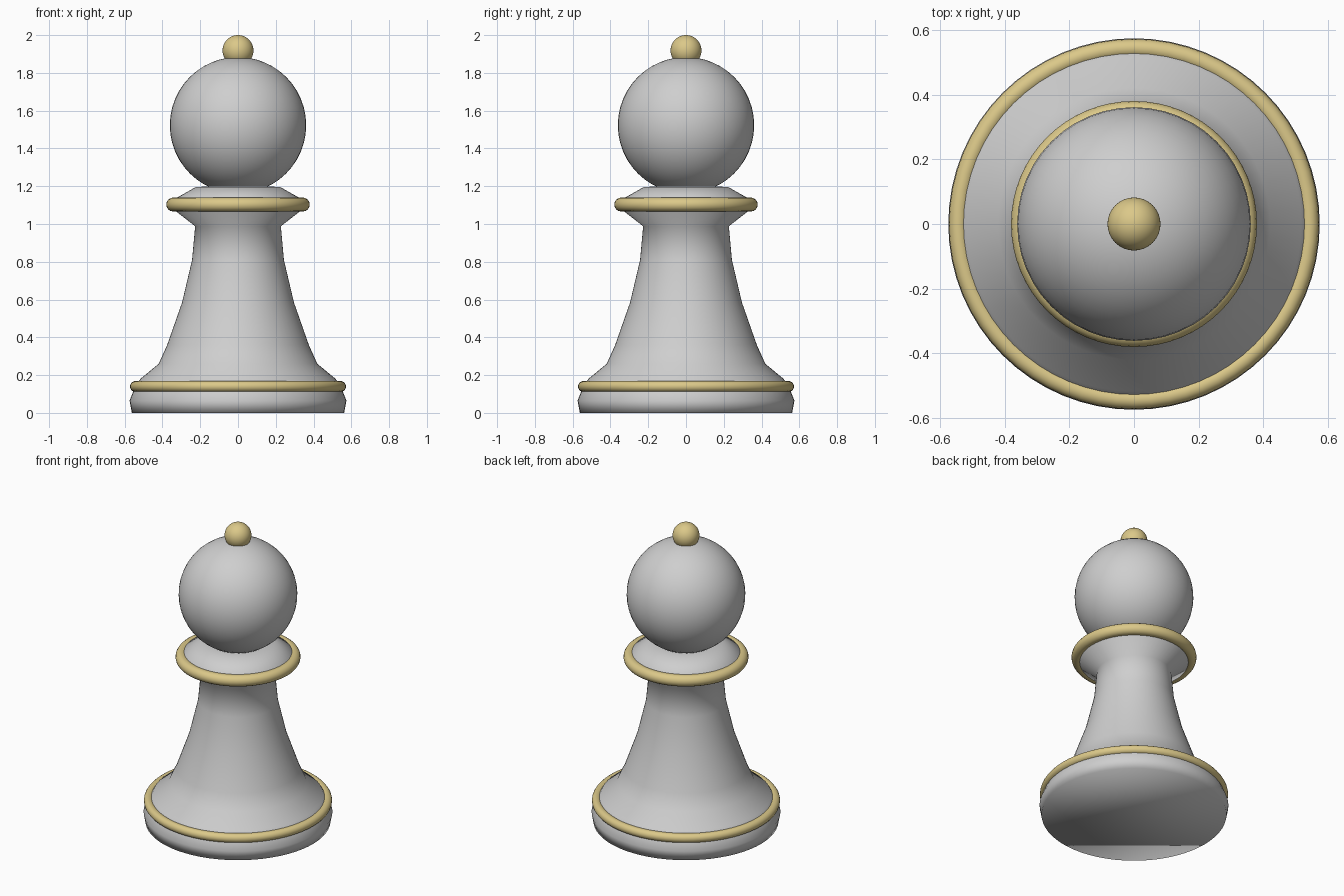
import bpy
import bmesh
from math import cos, sin, tau

if "Cube" in bpy.data.objects:
    bpy.data.objects.remove(bpy.data.objects["Cube"], do_unlink=True)


def make_material(name, colour):
    mat = bpy.data.materials.new(name)
    mat.use_nodes = True
    mat.diffuse_color = colour
    mat.node_tree.nodes["Principled BSDF"].inputs["Base Color"].default_value = colour
    return mat


stone = make_material("pale grey", (0.62, 0.62, 0.62, 1))
gold = make_material("soft gold", (0.71, 0.58, 0.25, 1))


def finish(obj, name, mat):
    obj.name = name
    obj.data.name = name
    obj.data.materials.append(mat)
    obj.data.shade_smooth()


def lathe(name, profile, mat, segments=64):
    """Turn a (radius, height) profile around z and cap both ends."""
    bm = bmesh.new()
    rings = [[bm.verts.new((r * cos(tau * i / segments), r * sin(tau * i / segments), z))
              for i in range(segments)] for r, z in profile]
    for low, high in zip(rings, rings[1:]):
        for i in range(segments):
            j = (i + 1) % segments
            bm.faces.new((low[i], low[j], high[j], high[i]))
    bm.faces.new(rings[0][::-1])
    bm.faces.new(rings[-1])
    mesh = bpy.data.meshes.new(name)
    bm.to_mesh(mesh)
    bm.free()
    obj = bpy.data.objects.new(name, mesh)
    bpy.context.collection.objects.link(obj)
    finish(obj, name, mat)


def ball(name, radius, z, mat, segments=32, rings=24):
    bpy.ops.mesh.primitive_uv_sphere_add(segments=segments, ring_count=rings,
                                         radius=radius, location=(0, 0, z))
    finish(bpy.context.object, name, mat)


def trim_ring(name, major, minor, z):
    bpy.ops.mesh.primitive_torus_add(major_radius=major, minor_radius=minor, location=(0, 0, z),
                                     major_segments=64, minor_segments=16)
    finish(bpy.context.object, name, gold)


# Turned body: foot, flared stem and collar
lathe("body", [(0.562, 0), (0.574, 0.065), (0.55, 0.125), (0.517, 0.18), (0.42, 0.26),
               (0.375, 0.36), (0.296, 0.585), (0.243, 0.81), (0.227, 0.988),
               (0.345, 1.08), (0.345, 1.127), (0.225, 1.195), (0.15, 1.2)], stone)

# Gold trim around the foot and collar
trim_ring("foot_ring", 0.543, 0.029, 0.14)
trim_ring("collar_ring", 0.343, 0.037, 1.103)

# Head and finial
ball("head", 0.361, 1.523, stone, 48)
ball("finial", 0.082, 1.918, gold)
